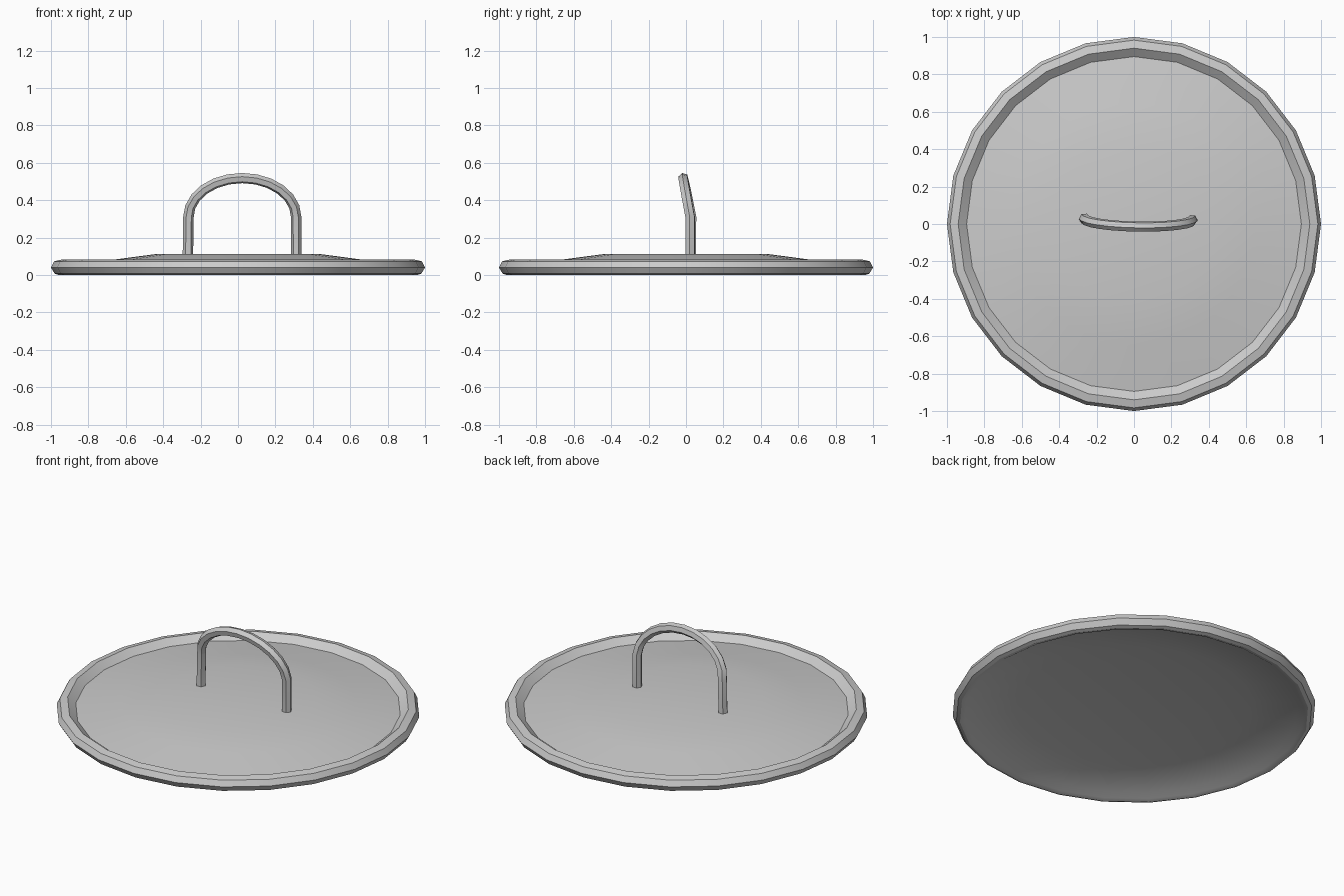
import bpy
import bmesh
from math import cos, sin, pi, radians

cube = bpy.data.objects.get("Cube")
if cube:
    bpy.data.objects.remove(cube, do_unlink=True)

SIDES = 24
ARC_STEPS = 12

# Single plain metal colour
metal = bpy.data.materials.new("grey metal")
metal.use_nodes = True
grey = (0.6, 0.6, 0.6, 1)
metal.diffuse_color = grey
metal.node_tree.nodes["Principled BSDF"].inputs["Base Color"].default_value = grey


def finish(obj):
    """Smooth the gentle bends and keep the hard edges."""
    bpy.ops.object.select_all(action="DESELECT")
    obj.select_set(True)
    bpy.context.view_layer.objects.active = obj
    if obj.type == "CURVE":
        bpy.ops.object.convert(target="MESH")
        obj = bpy.context.object
    bpy.ops.object.shade_smooth_by_angle(angle=radians(30))


def lathe(name, profile):
    """Turn a (radius, height) profile around z; both ends lie on the axis."""
    bm = bmesh.new()
    rings = []
    for r, z in profile:
        if r == 0:
            rings.append([bm.verts.new((0, 0, z))] * SIDES)
        else:
            rings.append([bm.verts.new((r * cos(2 * pi * i / SIDES),
                                        r * sin(2 * pi * i / SIDES), z))
                          for i in range(SIDES)])
    for a, b in zip(rings, rings[1:]):
        for i in range(SIDES):
            j = (i + 1) % SIDES
            corners = dict.fromkeys((a[i], b[i], b[j], a[j]))
            bm.faces.new(list(corners))
    bmesh.ops.recalc_face_normals(bm, faces=bm.faces)
    mesh = bpy.data.meshes.new(name)
    bm.to_mesh(mesh)
    bm.free()
    mesh.materials.append(metal)
    obj = bpy.data.objects.new(name, mesh)
    bpy.context.collection.objects.link(obj)
    finish(obj)


# Lid: shallow dome, groove, raised rim and hollow underside
lathe("lid", [
    (0, 0.113), (0.43, 0.113), (0.65, 0.084), (0.895, 0.048),
    (0.94, 0.083), (0.983, 0.073), (1, 0.04), (0.98, 0.007),
    (0.96, 0), (0.935, 0.006), (0.9, 0.028), (0.65, 0.058),
    (0.43, 0.083), (0, 0.087),
])

# Handle: hexagonal bar, two upright legs joined by a tilted arch
path = [(-0.268, 0.028, 0.095)]
for i in range(ARC_STEPS + 1):
    a = pi * (1 - i / ARC_STEPS)
    path.append((0.023 + 0.288 * cos(a),
                 0.026 - 0.004 * cos(a) - 0.04 * sin(a),
                 0.31 + 0.208 * sin(a)))
path.append((0.312, 0.022, 0.095))

curve = bpy.data.curves.new("handle", "CURVE")
curve.dimensions = "3D"
curve.bevel_depth = 0.028
curve.bevel_resolution = 1
curve.use_fill_caps = True
spline = curve.splines.new("POLY")
spline.points.add(len(path) - 1)
for point, co in zip(spline.points, path):
    point.co = (*co, 1)
curve.materials.append(metal)
handle = bpy.data.objects.new("handle", curve)
bpy.context.collection.objects.link(handle)
finish(handle)
